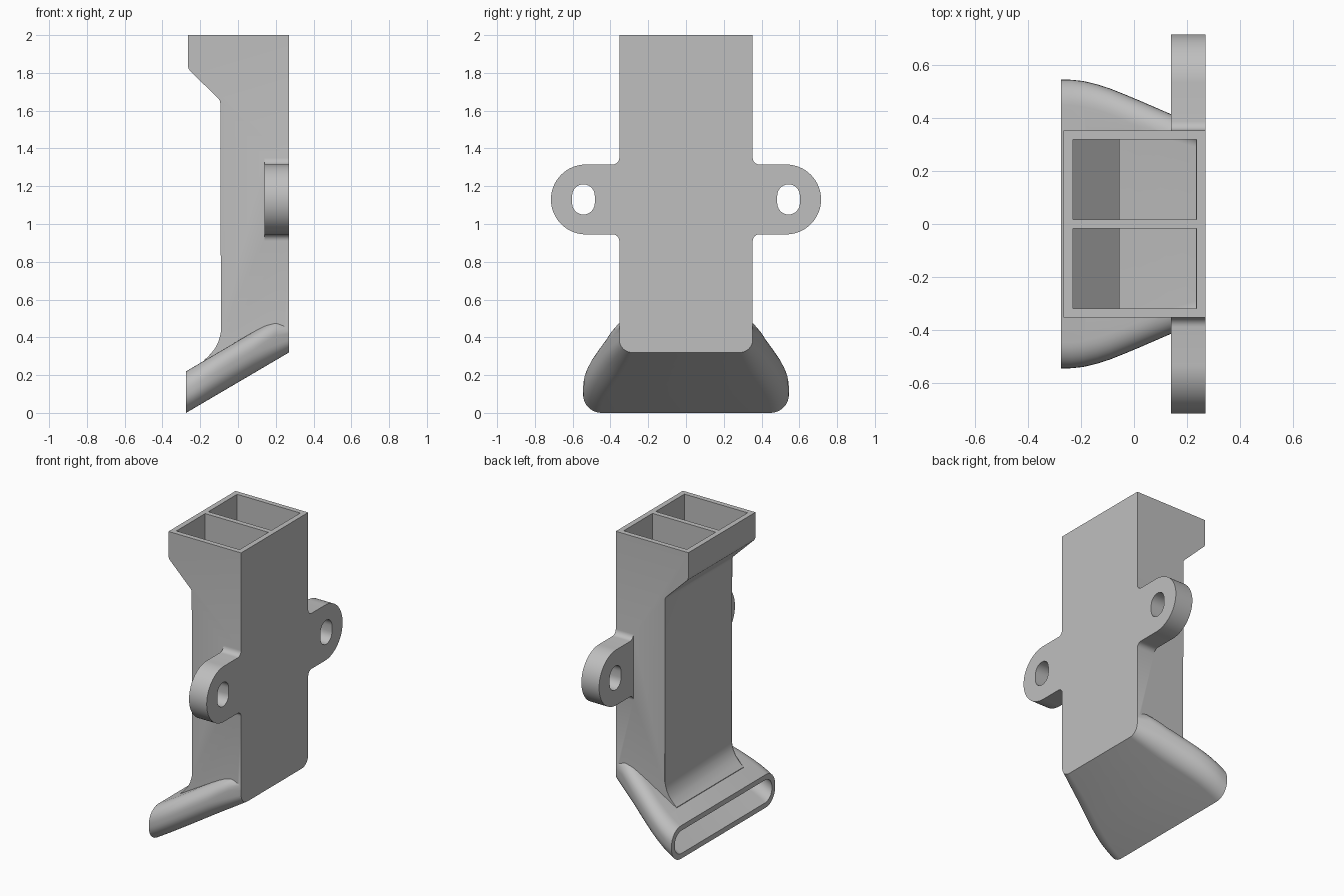
import bpy, bmesh, math
from mathutils import Vector

if "Cube" in bpy.data.objects:
    bpy.data.objects.remove(bpy.data.objects["Cube"], do_unlink=True)

BACK, MOUTH = 0.27, -0.275   # wall side and outlet side in x
HALF = 0.353                 # half width of the duct
WALL = 0.034


def make_object(name, bm):
    bmesh.ops.recalc_face_normals(bm, faces=bm.faces)
    mesh = bpy.data.meshes.new(name)
    bm.to_mesh(mesh)
    bm.free()
    obj = bpy.data.objects.new(name, mesh)
    bpy.context.collection.objects.link(obj)
    return obj


def loft(rings):
    """Solid through closed rings with equal point counts."""
    bm = bmesh.new()
    rows = [[bm.verts.new(p) for p in ring] for ring in rings]
    n = len(rows[0])
    for a, b in zip(rows, rows[1:]):
        for i in range(n):
            j = (i + 1) % n
            bm.faces.new((a[i], a[j], b[j], b[i]))
    bm.faces.new(rows[0])
    bm.faces.new(rows[-1])
    return bm


def extrude_y(profile, y0, y1):
    return loft([[(x, y, z) for x, z in profile] for y in (y0, y1)])


def extrude_x(profile, x0, x1):
    return loft([[(x, y, z) for y, z in profile] for x in (x0, x1)])


def arc(cy, cz, r, a0, a1, steps=12):
    angles = [math.radians(a0 + (a1 - a0) * i / steps) for i in range(steps + 1)]
    return [(cy + r * math.cos(a), cz + r * math.sin(a)) for a in angles]


def combine(target, other, operation):
    mod = target.modifiers.new("combine", 'BOOLEAN')
    mod.operation, mod.object, mod.solver = operation, other, 'EXACT'
    graph = bpy.context.evaluated_depsgraph_get()
    mesh = bpy.data.meshes.new_from_object(target.evaluated_get(graph))
    target.modifiers.clear()
    target.data = mesh
    bpy.data.objects.remove(other, do_unlink=True)


def floor_z(x):
    return 0.32 * (x - MOUTH) / (BACK - MOUTH)


# Main duct: side profile with a flared inlet and a fillet above the outlet
front = [(-0.265, 2.0), (-0.265, 1.84), (-0.263, 1.826), (-0.256, 1.813),
         (-0.104, 1.664), (-0.094, 1.65), (-0.09, 1.63), (-0.09, 0.43),
         (-0.093, 0.40), (-0.102, 0.37), (-0.118, 0.34), (-0.142, 0.31),
         (-0.178, 0.281)]
bottom = [(x, floor_z(x) + 0.1) for x in (-0.178, BACK)]
bm = extrude_y(front + bottom + [(BACK, 2.0)], -HALF, HALF)
soft = [e for e in bm.edges
        if all(v.co.x < -0.085 and 0.27 < v.co.z < 1.64 for v in e.verts)
        and abs(e.verts[0].co.y - e.verts[1].co.y) < 0.01]
bmesh.ops.bevel(bm, geom=soft, offset=0.025, segments=4, profile=0.5,
                affect='EDGES', clamp_overlap=True)
duct = make_object("duct_with_outlet_and_tabs", bm)

# Flared outlet: rounded sections that widen toward the mouth
STATIONS = [(MOUTH, 0.545), (-0.235, 0.544), (-0.19, 0.539), (-0.14, 0.527),
            (-0.09, 0.511), (-0.04, 0.491), (0.02, 0.466), (0.08, 0.44),
            (0.14, 0.414), (0.2, 0.386), (BACK, HALF)]


def section(x, half, inset):
    z0 = floor_z(x)
    z1 = z0 + min(0.22, 0.49 - z0) - inset
    z0 += inset
    w = half - inset
    r = (0.098 if x < 0.1 else 0.098 - 0.18 * (x - 0.1)) - inset * 0.8
    ring = (arc(w - r, z0 + r, r, -90, 0, 8) + arc(w - r, z1 - r, r, 0, 90, 8)
            + arc(r - w, z1 - r, r, 90, 180, 8) + arc(r - w, z0 + r, r, 180, 270, 8))
    return [(x, y, z) for y, z in ring]


outlet = make_object("outlet", loft([section(x, w, 0) for x, w in STATIONS]))
combine(duct, outlet, 'UNION')

# Slotted mounting tabs with filleted roots
MID, R, FILLET = 1.13, 0.185, 0.035
for side in (-1, 1):
    root = HALF + FILLET
    outline = ([(HALF - 0.02, MID - R - FILLET)]
               + arc(root, MID - R - FILLET, FILLET, 180, 90, 6)
               + arc(0.53, MID, R, -90, 90, 32)
               + arc(root, MID + R + FILLET, FILLET, 270, 180, 6)
               + [(HALF - 0.02, MID + R + FILLET)])
    slot = arc(0.543, MID + 0.02, 0.06, 0, 180) + arc(0.543, MID - 0.02, 0.06, 180, 360)
    tab = make_object("tab", extrude_x([(side * y, z) for y, z in outline], 0.14, BACK))
    hole = make_object("slot", extrude_x([(side * y, z) for y, z in slot], 0.1, 0.3))
    combine(tab, hole, 'DIFFERENCE')
    combine(duct, tab, 'UNION')

# Two inlet channels with a divider between them
channel = [(-0.23, 2.1), (-0.23, 1.82), (-0.055, 1.64),
           (-0.055, floor_z(-0.055) + 0.1), (0.235, floor_z(0.235) + 0.06), (0.235, 2.1)]
for side in (-1, 1):
    cutter = make_object("channel", extrude_y(channel, side * 0.017, side * 0.319))
    combine(duct, cutter, 'DIFFERENCE')

# Hollow of the outlet, open at the mouth
inner = [(MOUTH - 0.05, 0.545)] + STATIONS[:-1] + [(0.234, 0.37)]
hollow = make_object("hollow", loft([section(x, w, WALL) for x, w in inner]))
combine(duct, hollow, 'DIFFERENCE')

# Material and shading
grey = bpy.data.materials.new("plain_grey")
grey.use_nodes = True
colour = (0.52, 0.52, 0.52, 1.0)
grey.diffuse_color = colour
grey.node_tree.nodes["Principled BSDF"].inputs["Base Color"].default_value = colour
duct.data.materials.clear()
duct.data.materials.append(grey)
for face in duct.data.polygons:
    face.material_index = 0
bpy.ops.object.select_all(action='DESELECT')
duct.select_set(True)
bpy.context.view_layer.objects.active = duct
bpy.ops.object.shade_smooth_by_angle(angle=math.radians(30))
